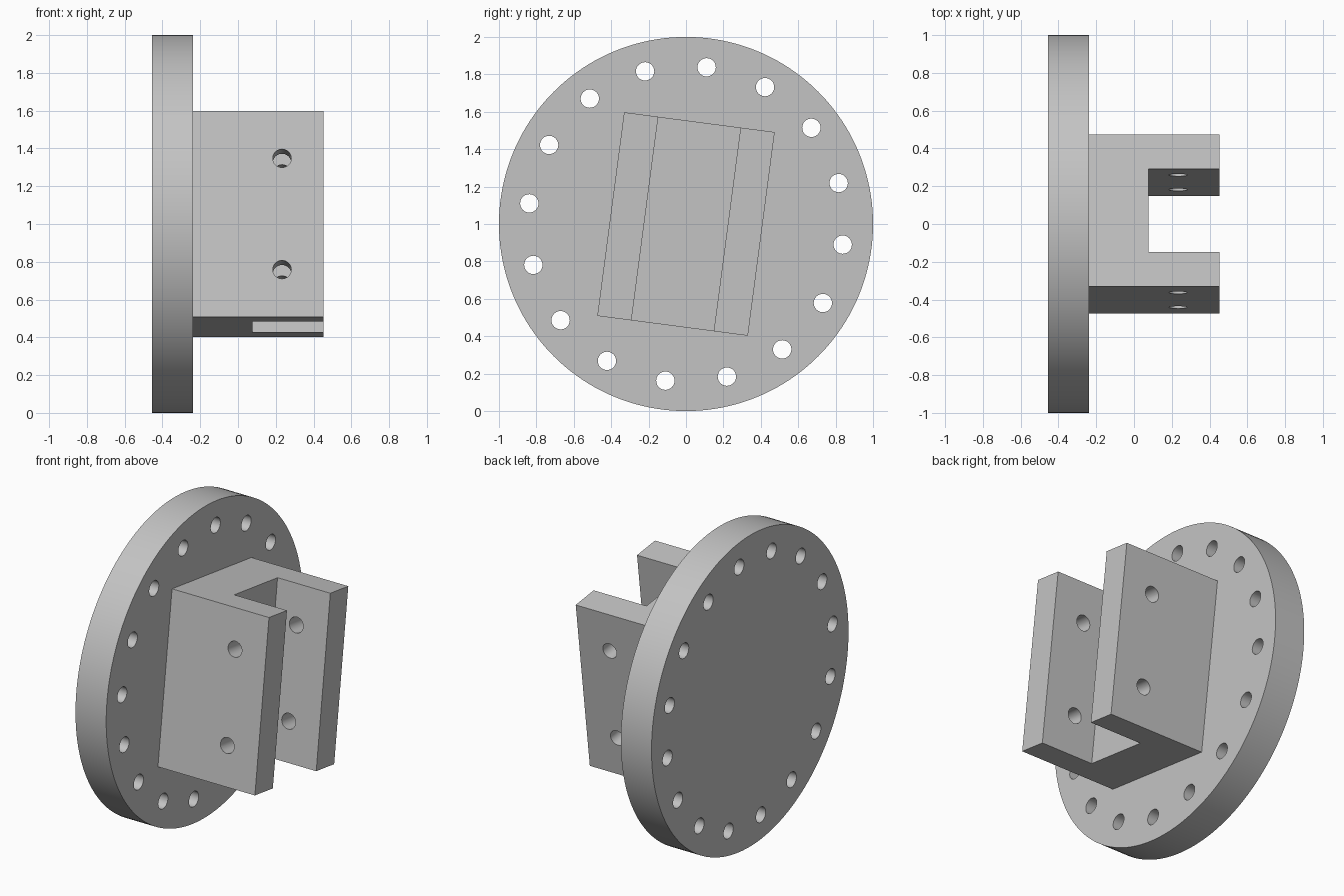
import bpy, bmesh
from math import radians, pi, cos, sin
from mathutils import Matrix, Vector

if "Cube" in bpy.data.objects:
    bpy.data.objects.remove(bpy.data.objects["Cube"])

grey = bpy.data.materials.new("plain grey")
grey.use_nodes = True
GREY = (0.55, 0.55, 0.55, 1)
grey.diffuse_color = GREY
grey.node_tree.nodes["Principled BSDF"].inputs["Base Color"].default_value = GREY

CENTRE = Matrix.Translation((0, 0, 1))
TILT = CENTRE @ Matrix.Rotation(radians(-7.5), 4, "X")
ALONG_X = Matrix.Rotation(pi / 2, 4, "Y")
ALONG_Y = Matrix.Rotation(pi / 2, 4, "X")


def add_cylinder(bm, place, radius, depth, sides):
    bmesh.ops.create_cone(bm, cap_ends=True, segments=sides, radius1=radius,
                          radius2=radius, depth=depth, matrix=place)


def make_object(name, bm):
    bmesh.ops.recalc_face_normals(bm, faces=bm.faces)
    mesh = bpy.data.meshes.new(name)
    bm.to_mesh(mesh)
    bm.free()
    mesh.materials.append(grey)
    obj = bpy.data.objects.new(name, mesh)
    bpy.context.collection.objects.link(obj)
    return obj


def drill(obj, cutter):
    mod = obj.modifiers.new("holes", "BOOLEAN")
    mod.operation = "DIFFERENCE"
    mod.solver = "EXACT"
    mod.object = cutter
    bpy.ops.object.select_all(action="DESELECT")
    obj.select_set(True)
    bpy.context.view_layer.objects.active = obj
    bpy.ops.object.modifier_apply(modifier=mod.name)
    bpy.data.objects.remove(cutter)
    bpy.ops.object.shade_smooth_by_angle(angle=radians(30))


# Round flange
BACK, FACE, FRONT = -0.455, -0.237, 0.452
bm = bmesh.new()
mid = Matrix.Translation(((BACK + FACE) / 2, 0, 1))
add_cylinder(bm, mid @ ALONG_X, 1, FACE - BACK, 160)
flange = make_object("flange", bm)

# Ring of bolt holes
bm = bmesh.new()
for i in range(16):
    a = radians(82.5 - 22.5 * i)
    spot = Matrix.Translation((0, 0.845 * cos(a), 0.845 * sin(a)))
    add_cylinder(bm, mid @ spot @ ALONG_X, 0.049, 0.5, 32)
drill(flange, make_object("bolt_hole_cutter", bm))

# Clevis: U profile extruded upward, then tilted
HALF_W, HALF_SLOT, HALF_H, FLOOR = 0.406, 0.222, 0.549, 0.077
half = [(FACE, HALF_W), (FRONT, HALF_W), (FRONT, HALF_SLOT), (FLOOR, HALF_SLOT)]
outline = half + [(x, -y) for x, y in reversed(half)]
bm = bmesh.new()
base = bm.faces.new([bm.verts.new((x, y, -HALF_H)) for x, y in outline])
up = bmesh.ops.extrude_face_region(bm, geom=[base])
bmesh.ops.translate(bm, vec=Vector((0, 0, 2 * HALF_H)),
                    verts=[g for g in up["geom"] if isinstance(g, bmesh.types.BMVert)])
bm.transform(TILT)
clevis = make_object("clevis", bm)

# Pin holes through both arms
bm = bmesh.new()
for z in (-0.297, 0.297):
    add_cylinder(bm, TILT @ Matrix.Translation((0.233, 0, z)) @ ALONG_Y, 0.049, 1.2, 32)
drill(clevis, make_object("pin_hole_cutter", bm))
